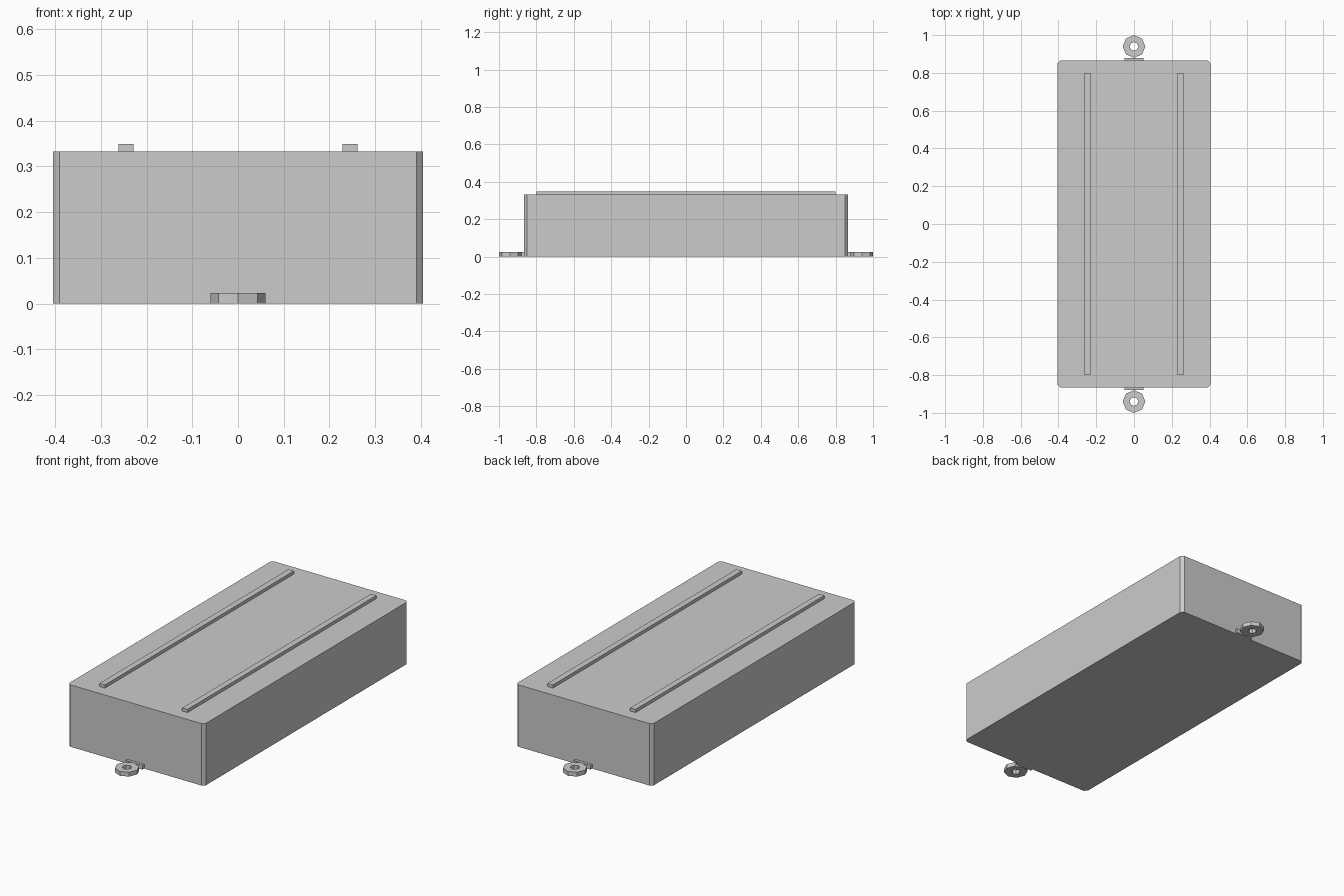
import bpy
import bmesh
import math

cube = bpy.data.objects.get("Cube")
if cube:
    bpy.data.objects.remove(cube, do_unlink=True)

grey = bpy.data.materials.new("light_grey")
grey.use_nodes = True
grey.diffuse_color = (0.6, 0.6, 0.6, 1)
grey.node_tree.nodes["Principled BSDF"].inputs["Base Color"].default_value = grey.diffuse_color


def finish(name, bm):
    bmesh.ops.recalc_face_normals(bm, faces=bm.faces)
    mesh = bpy.data.meshes.new(name)
    bm.to_mesh(mesh)
    bm.free()
    mesh.materials.append(grey)
    obj = bpy.data.objects.new(name, mesh)
    bpy.context.collection.objects.link(obj)
    return obj


def box(name, x, y, z0, z1, width, depth, chamfer=0):
    """Box standing on z0, with optional chamfered upright edges."""
    bm = bmesh.new()
    bmesh.ops.create_cube(bm, size=1)
    for v in bm.verts:
        v.co.x = v.co.x * width + x
        v.co.y = v.co.y * depth + y
        v.co.z = z1 if v.co.z > 0 else z0
    if chamfer:
        upright = [e for e in bm.edges
                   if abs(e.verts[0].co.z - e.verts[1].co.z) > 0.01]
        bmesh.ops.bevel(bm, geom=upright, offset=chamfer, segments=1, affect='EDGES')
    return finish(name, bm)


def ring(name, y, outer, inner, height, sides):
    """Flat polygonal washer, pierced by a hole."""
    bm = bmesh.new()
    loops = []
    for radius, z in ((outer, 0), (outer, height), (inner, height), (inner, 0)):
        loops.append([bm.verts.new((radius * math.cos(math.tau * i / sides),
                                    y + radius * math.sin(math.tau * i / sides), z))
                      for i in range(sides)])
    for k in range(4):
        a, b = loops[k], loops[(k + 1) % 4]
        for i in range(sides):
            j = (i + 1) % sides
            bm.faces.new((a[i], a[j], b[j], b[i]))
    return finish(name, bm)


# Main case with chamfered upright corners
box("case_body", 0, 0, 0, 0.332, 0.81, 1.73, 0.015)

# Long raised rails on the lid
for side, sx in (("left", 1), ("right", -1)):
    box(side + "_top_rail", sx * 0.245, 0, 0.33, 0.349, 0.032, 1.6)

# Mounting lugs at both ends: a thin foot plate and an eyelet
for end, sy in (("front", -1), ("back", 1)):
    box(end + "_lug_plate", 0, sy * 0.872, 0, 0.023, 0.1, 0.016)
    ring(end + "_lug_eyelet", sy * 0.94, 0.06, 0.023, 0.023, 8)
